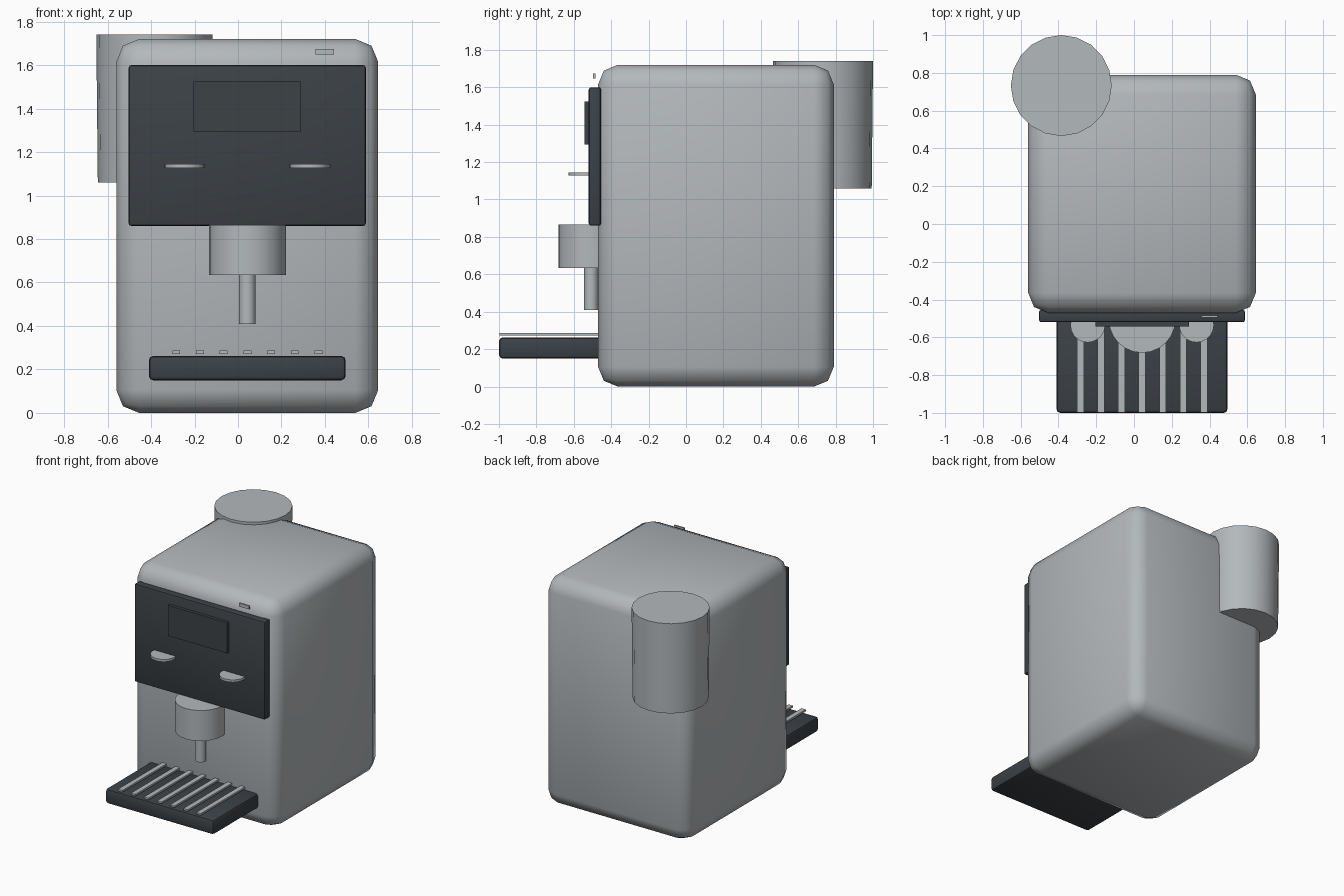
import bpy
from math import radians

cube = bpy.data.objects.get("Cube")
if cube:
    bpy.data.objects.remove(cube, do_unlink=True)


def make_material(name, rgb):
    mat = bpy.data.materials.new(name)
    mat.use_nodes = True
    mat.diffuse_color = (*rgb, 1)
    mat.node_tree.nodes["Principled BSDF"].inputs["Base Color"].default_value = (*rgb, 1)
    return mat


SILVER = make_material("silver grey", (0.45, 0.48, 0.50))
DARK = make_material("charcoal", (0.045, 0.054, 0.062))


def finish(name, mat, angle):
    obj = bpy.context.object
    obj.name = name
    obj.data.materials.append(mat)
    bpy.ops.object.shade_smooth_by_angle(angle=radians(angle))
    return obj


def box(name, mat, x, y, z, bevel=0, segments=2, angle=30):
    """Box from (min, max) ranges, with optional rounded edges."""
    ranges = (x, y, z)
    bpy.ops.mesh.primitive_cube_add(size=1, location=[(a + b) / 2 for a, b in ranges])
    bpy.context.object.scale = [b - a for a, b in ranges]
    bpy.ops.object.transform_apply(location=False, rotation=False)
    if bevel:
        mod = bpy.context.object.modifiers.new("rounding", "BEVEL")
        mod.width, mod.segments = bevel, segments
        bpy.ops.object.modifier_apply(modifier=mod.name)
    return finish(name, mat, angle)


def cylinder(name, mat, x, y, z, bottom, top, sides=24):
    bpy.ops.mesh.primitive_cone_add(vertices=sides, radius1=bottom, radius2=top,
                                    depth=z[1] - z[0], location=(x, y, sum(z) / 2))
    return finish(name, mat, 40)


MID = 0.043  # centre line of the machine

# Housing and water tank
box("body", SILVER, (-0.56, 0.645), (-0.47, 0.79), (0, 1.72), 0.105, 2, 60)
cylinder("water_tank", SILVER, -0.385, 0.733, (1.06, 1.74), 0.26, 0.267, 20)

# Control panel with screen, dials and power button
box("control_panel", DARK, (-0.503, 0.588), (-0.52, -0.455), (0.86, 1.60), 0.012)
box("screen", DARK, (-0.205, 0.29), (-0.543, -0.515), (1.295, 1.525))
for side, label in ((-1, "right"), (1, "left")):
    cylinder(label + "_dial", SILVER, MID + side * 0.288, -0.535,
             (1.127, 1.145), 0.092, 0.092, 20)
box("power_button", SILVER, (0.357, 0.441), (-0.496, -0.485), (1.648, 1.674))

# Brewing head and nozzle
cylinder("brew_head", SILVER, MID, -0.505, (0.635, 0.865), 0.177, 0.177)
cylinder("nozzle", SILVER, MID, -0.507, (0.41, 0.64), 0.038, 0.038)

# Drip tray with grille
box("drip_tray", DARK, (-0.41, 0.495), (-1.0, -0.42), (0.15, 0.262), 0.02)
for i in range(7):
    x = MID + (i - 3) * 0.109
    box(f"grille_bar_{i + 1}", SILVER, (x - 0.018, x + 0.018), (-0.998, -0.43), (0.272, 0.286))
